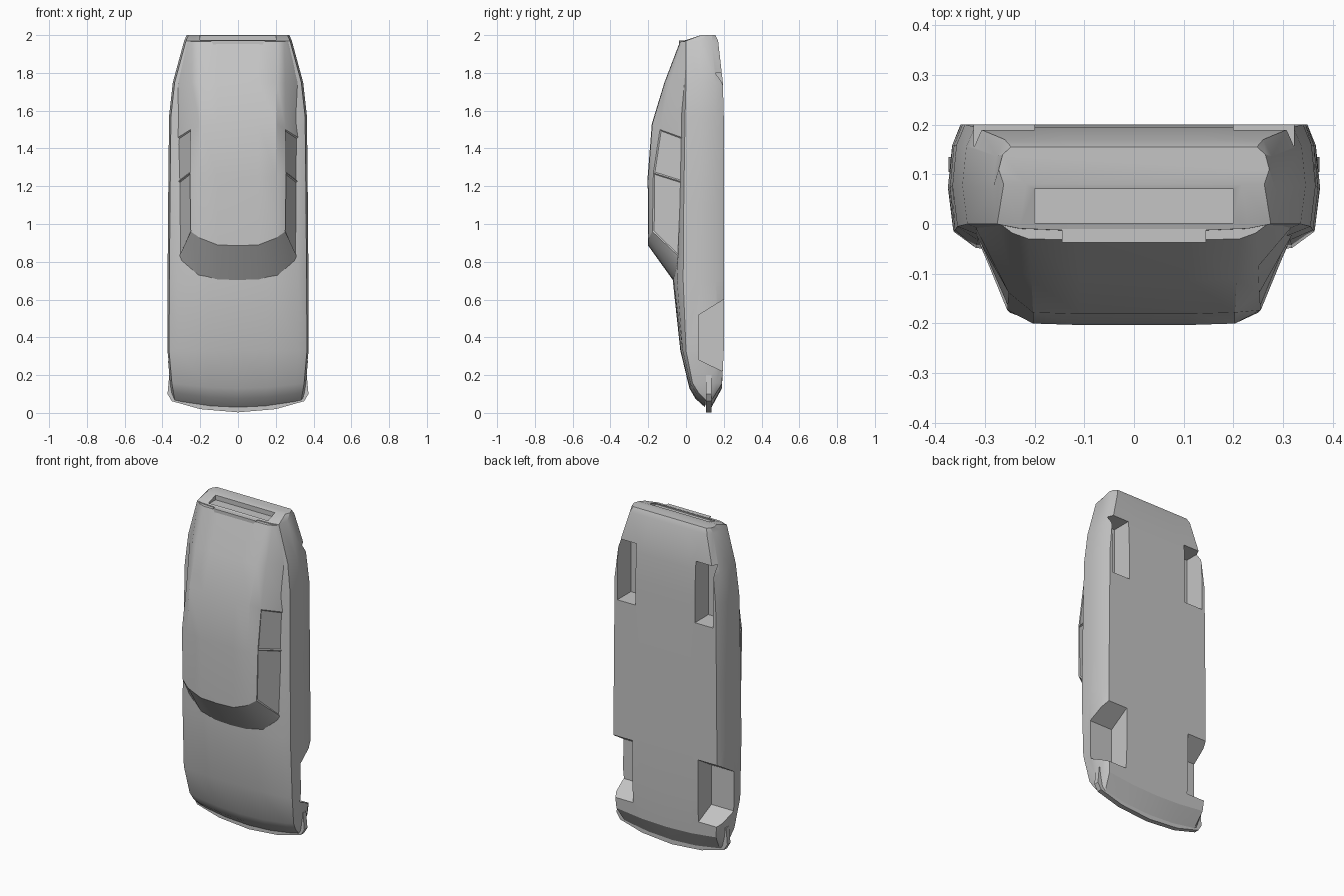
import bpy, bmesh, math

if "Cube" in bpy.data.objects:
    bpy.data.objects.remove(bpy.data.objects["Cube"])

grey = bpy.data.materials.new("body_grey")
grey.diffuse_color = (0.56, 0.56, 0.56, 1)
grey.use_nodes = True
grey.node_tree.nodes["Principled BSDF"].inputs["Base Color"].default_value = grey.diffuse_color


def finish(name, bm, angle=25):
    bmesh.ops.recalc_face_normals(bm, faces=bm.faces[:])
    me = bpy.data.meshes.new(name)
    bm.to_mesh(me)
    bm.free()
    me.materials.append(grey)
    ob = bpy.data.objects.new(name, me)
    bpy.context.collection.objects.link(ob)
    return ob


def smooth(ob, angle=25):
    bpy.ops.object.select_all(action='DESELECT')
    ob.select_set(True)
    bpy.context.view_layer.objects.active = ob
    bpy.ops.object.shade_smooth_by_angle(angle=math.radians(angle))


def loft(rings):
    """Skin closed rings, cap both ends; returns bmesh and face grid."""
    bm = bmesh.new()
    vs = [[bm.verts.new(p) for p in r] for r in rings]
    n = len(vs[0])
    grid = []
    for a, b in zip(vs, vs[1:]):
        grid.append([bm.faces.new((a[j], a[(j + 1) % n], b[(j + 1) % n], b[j]))
                     for j in range(n)])
    bm.faces.new(vs[0])
    bm.faces.new(vs[-1][::-1])
    return bm, grid


def lerp(a, b, t):
    return a + (b - a) * t


def prism(name, pts, axis, lo, hi):
    """Polygon extruded along x (pts = y,z) or y (pts = x,z)."""
    def place(p, d):
        return (d, p[0], p[1]) if axis == 'x' else (p[0], d, p[1])
    bm, _ = loft([[place(p, lo) for p in pts], [place(p, hi) for p in pts]])
    return finish(name, bm)


# Lower body: z, half width, underside y, shoulder y, centre y
stations = [
    (.03, .345, .135, .105, .10), (.075, .352, .16, .065, .05),
    (.13, .36, .19, .035, .018), (.33, .375, .2, 0, -.03),
    (.70, .373, .2, -.015, -.07), (1.1, .37, .2, -.012, -.045),
    (1.57, .365, .2, -.005, -.035), (1.75, .345, .195, 0, -.03),
    (1.97, .285, .17, 0, -.015), (2.0, .272, .155, .08, .08)]


def body_ring(z, w, yb, ys, yc):
    half = [(0, yb), ((w - .025) / 2, yb), (w - .025, yb),
            (w - .008, lerp(ys, yb, .8)), (w, lerp(ys, yb, .4)), (w - .01, ys),
            (w - .055, lerp(ys, yc, .6)), ((w - .055) / 2, lerp(ys, yc, .92)), (0, yc)]
    full = half + [(-x, y) for x, y in half[-2:0:-1]]
    k = .37 * max(0, 1 - z / .33)      # nose bows forward in the middle
    return [(x, y, z + k * x * x) for x, y in full]


bm, _ = loft([body_ring(*s) for s in stations])
body = finish("car_body", bm)

# Wheel wells and tail recess
cutters = []
for s in (-1, 1):
    lo, hi = sorted((s * .22, s * .5))
    cutters.append(prism("front_well_cutter", [(.07, .28), (.07, .52), (.3, .662), (.3, .17)],
                         'x', lo, hi))
    lo, hi = sorted((s * .2, s * .322))
    cutters.append(prism("rear_well_cutter", [(.07, 1.43), (.07, 1.8), (.3, 1.8), (.3, 1.43)],
                         'x', lo, hi))
cutters.append(prism("tail_recess_cutter", [(.002, 1.968), (.07, 1.968), (.07, 2.1), (.002, 2.1)],
                     'x', -.2, .2))
bpy.context.view_layer.objects.active = body
for c in cutters:
    m = body.modifiers.new("cut", 'BOOLEAN')
    m.operation = 'DIFFERENCE'
    m.solver = 'EXACT'
    m.object = c
    bpy.ops.object.modifier_apply(modifier=m.name)
for c in cutters:
    bpy.data.objects.remove(c)
smooth(body)

# Cabin rows from windscreen base to tail: base, roof corner, roof edge, inner, centre
rows = [
    [(.318, -.02, .80), (.30, -.04, .80), (.21, -.052, .72), (.11, -.058, .695), (0, -.06, .69)],
    [(.315, -.03, .82), (.25, -.178, .96), (.2, -.197, .925), (.11, -.2, .89), (0, -.2, .885)],
    [(.322, -.01, 1.22), (.255, -.173, 1.27), (.203, -.2, 1.25), (.11, -.203, 1.25), (0, -.203, 1.25)],
    [(.33, 0, 1.45), (.252, -.138, 1.5), (.203, -.178, 1.53), (.11, -.181, 1.53), (0, -.181, 1.53)],
    [(.322, 0, 1.75), (.25, -.085, 1.75), (.206, -.112, 1.75), (.11, -.114, 1.75), (0, -.114, 1.75)],
    [(.275, .005, 1.965), (.245, -.018, 1.965), (.212, -.03, 1.965), (.11, -.032, 1.965), (0, -.032, 1.965)]]
bm, grid = loft([r + [(-x, y, z) for x, y, z in r[-2::-1]] for r in rows])
bmesh.ops.recalc_face_normals(bm, faces=bm.faces[:])
# Side windows, slightly recessed with a pillar between them
panes = [grid[i][j] for i in (1, 2) for j in (0, 7)]
bmesh.ops.inset_individual(bm, faces=panes, thickness=.009, depth=-.005)
smooth(finish("cabin", bm))

# Thin bumper strip wrapping the nose
half = [(.2, .02), (.35, .062), (.373, .1), (.364, .2)]
outline = [(0, .003)] + half + [(-x, z) for x, z in half[::-1]]
smooth(prism("front_bumper", outline, 'y', .105, .135))

# Small tail spoiler
prism("tail_spoiler", [(-.145, 1.972), (.145, 1.972), (.105, 1.912), (-.105, 1.912)],
      'y', -.037, -.01)
